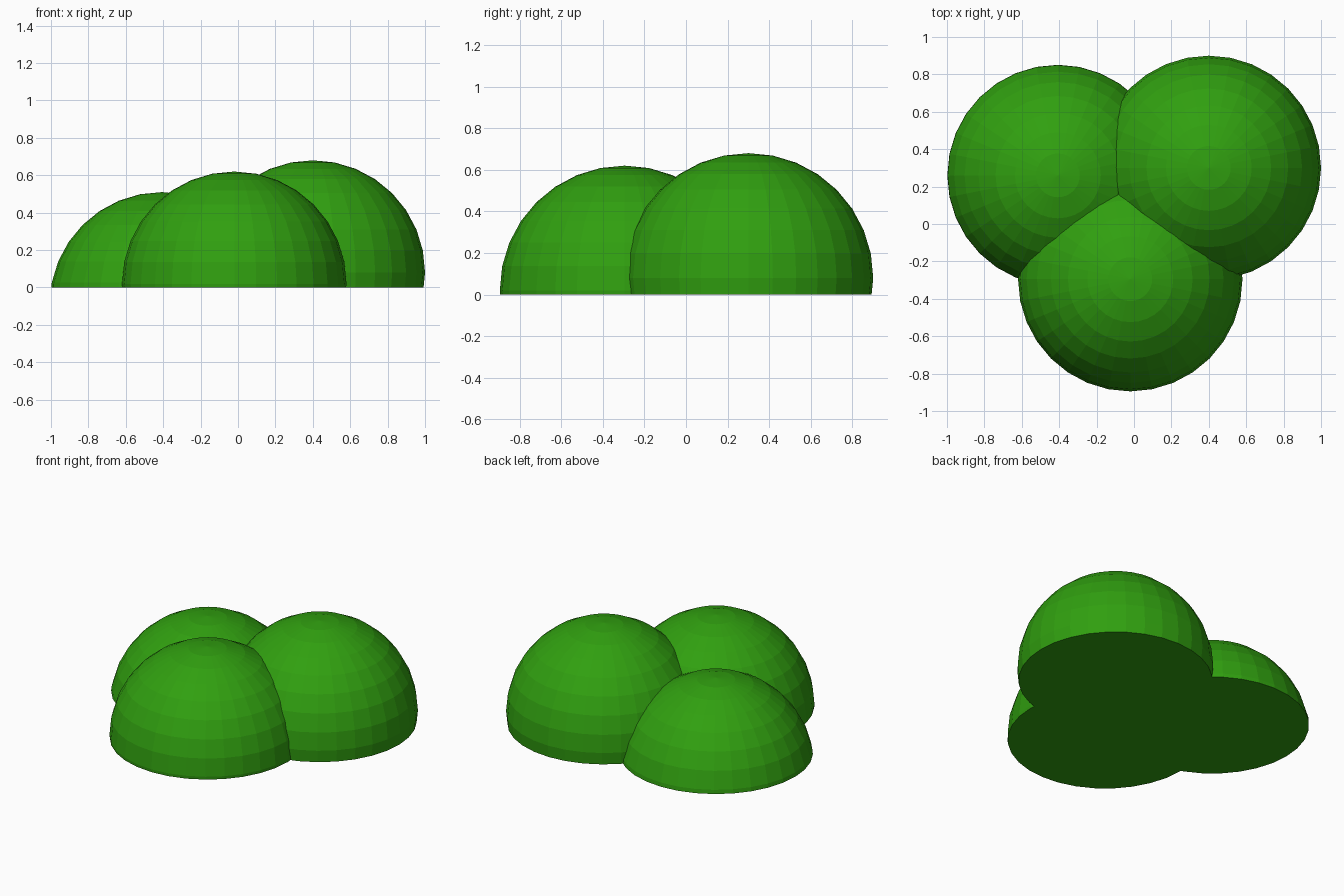
import bpy, bmesh
from mathutils import Matrix

if "Cube" in bpy.data.objects:
    bpy.data.objects.remove(bpy.data.objects["Cube"])

leaf = bpy.data.materials.new("leaf green")
leaf.diffuse_color = (0.03, 0.35, 0.005, 1)
leaf.use_nodes = True
leaf.node_tree.nodes["Principled BSDF"].inputs["Base Color"].default_value = leaf.diffuse_color

RADIUS = 0.6


def clump(name, centre):
    """Faceted ball of leaves."""
    bm = bmesh.new()
    bmesh.ops.create_uvsphere(bm, u_segments=32, v_segments=16, radius=RADIUS,
                              matrix=Matrix.Translation(centre))
    mesh = bpy.data.meshes.new(name)
    bm.to_mesh(mesh)
    bm.free()
    mesh.materials.append(leaf)
    obj = bpy.data.objects.new(name, mesh)
    bpy.context.collection.objects.link(obj)
    return obj


# Three overlapping clumps at different heights
bush = clump("bush", (0.4, 0.3, 0.08))
others = [clump("front_clump", (-0.02, -0.295, 0.02)),
          clump("left_clump", (-0.407, 0.26, -0.09))]

# Merge into one skin
for other in others:
    mod = bush.modifiers.new("merge", 'BOOLEAN')
    mod.operation = 'UNION'
    mod.solver = 'EXACT'
    mod.object = other
bpy.context.view_layer.update()
merged = bpy.data.meshes.new_from_object(
    bush.evaluated_get(bpy.context.evaluated_depsgraph_get()))
bush.modifiers.clear()
bush.data = merged
for other in others:
    bpy.data.objects.remove(other)

# Cut flat at the ground and close the underside
bm = bmesh.new()
bm.from_mesh(merged)
cut = bmesh.ops.bisect_plane(bm, geom=bm.verts[:] + bm.edges[:] + bm.faces[:],
                             plane_co=(0, 0, 0), plane_no=(0, 0, 1),
                             clear_inner=True)
rim = [e for e in cut["geom_cut"] if isinstance(e, bmesh.types.BMEdge)]
bmesh.ops.contextual_create(bm, geom=rim)
bmesh.ops.recalc_face_normals(bm, faces=bm.faces[:])
for f in bm.faces:
    f.smooth = False
bm.to_mesh(merged)
bm.free()
